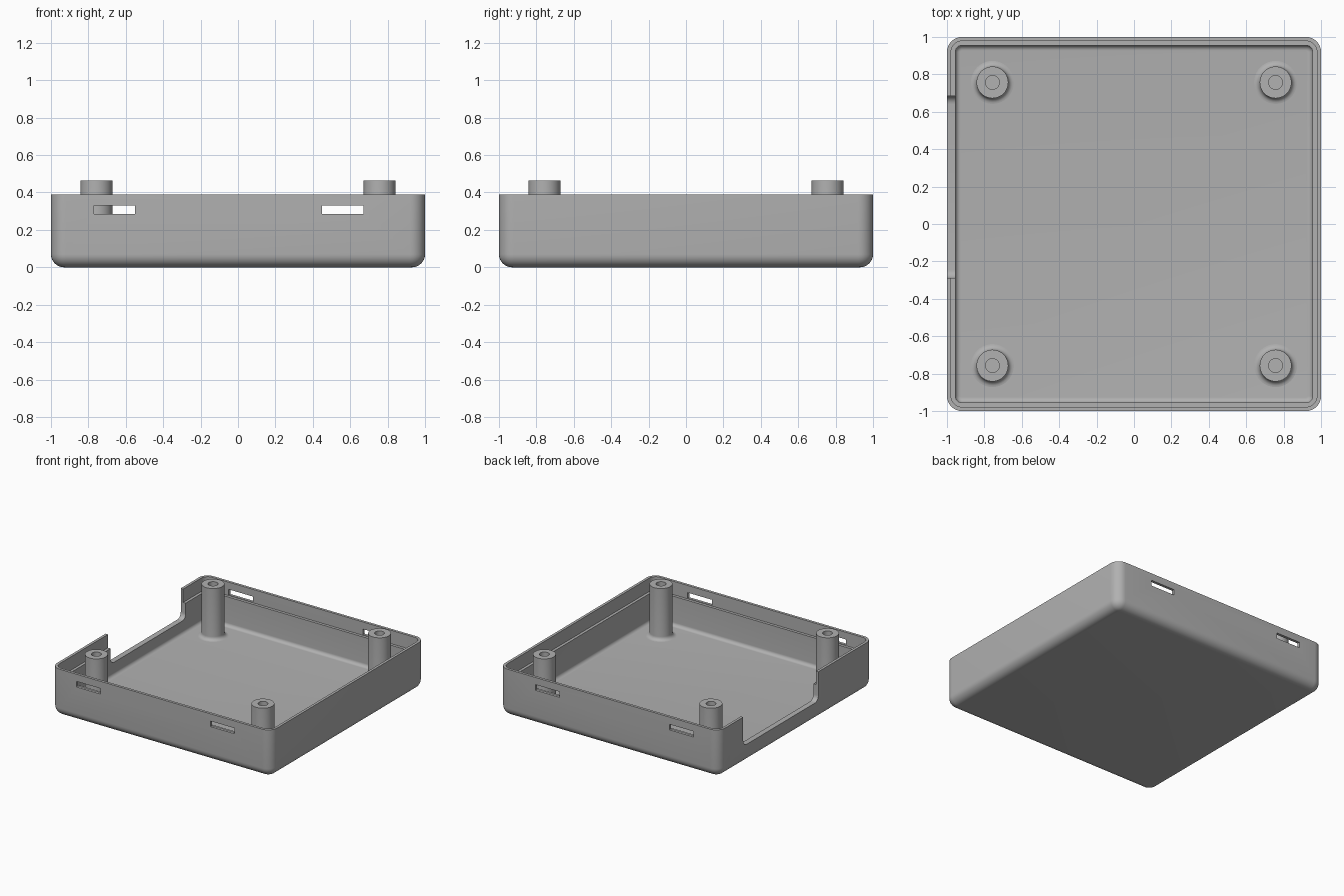
import bpy, bmesh, math

if "Cube" in bpy.data.objects:
    bpy.data.objects.remove(bpy.data.objects["Cube"])

grey = bpy.data.materials.new("plastic_grey")
grey.diffuse_color = (0.44, 0.44, 0.44, 1)
grey.use_nodes = True
grey.node_tree.nodes["Principled BSDF"].inputs["Base Color"].default_value = grey.diffuse_color


def finish(name, bm, smooth=True):
    bmesh.ops.recalc_face_normals(bm, faces=bm.faces)
    me = bpy.data.meshes.new(name)
    bm.to_mesh(me)
    bm.free()
    me.materials.append(grey)
    ob = bpy.data.objects.new(name, me)
    bpy.context.collection.objects.link(ob)
    return ob


def smooth(ob):
    bpy.ops.object.select_all(action='DESELECT')
    ob.select_set(True)
    bpy.context.view_layer.objects.active = ob
    bpy.ops.object.shade_smooth_by_angle(angle=math.radians(35))


def bridge(bm, rings):
    n = len(rings[0])
    for a, b in zip(rings, rings[1:]):
        for i in range(n):
            j = (i + 1) % n
            bm.faces.new((a[i], a[j], b[j], b[i]))
    bm.faces.new(rings[0])
    bm.faces.new(rings[-1])


def rounded_ring(bm, half, r, z, seg=8):
    """Rounded square outline at height z."""
    ring = []
    for q in range(4):
        cx = (half - r) * (1 if q in (0, 3) else -1)
        cy = (half - r) * (1 if q < 2 else -1)
        for k in range(seg + 1):
            a = math.pi / 2 * (q + k / seg)
            ring.append(bm.verts.new((cx + r * math.cos(a), cy + r * math.sin(a), z)))
    return ring


def fillet(half, corner, z0, rad, steps=8):
    """(half size, corner radius, z) stations from the flat bottom up to the wall."""
    out = []
    for k in range(steps + 1):
        a = math.pi / 2 * k / steps
        d = rad * (1 - math.sin(a))
        out.append((half - d, corner - d, z0 + rad * (1 - math.cos(a))))
    return out


# Tray: outside skin, stepped rim, inside skin
H, FLOOR = 0.39, 0.04
stations = fillet(1.0, 0.08, 0, 0.07)
stations += [(1.0, 0.08, H), (0.978, 0.058, H), (0.978, 0.058, 0.28), (0.955, 0.035, 0.28)]
stations += fillet(0.955, 0.035, FLOOR, 0.028)[::-1]
bm = bmesh.new()
bridge(bm, [rounded_ring(bm, *s) for s in stations])
tray = finish("tray", bm)


def cut(cutter):
    cutter.hide_render = True
    cutter.hide_set(True)
    m = tray.modifiers.new(cutter.name, 'BOOLEAN')
    m.operation, m.solver, m.object = 'DIFFERENCE', 'EXACT', cutter


# Four latch slots through the front and back walls
for side, y in (("front", -1.0), ("back", 1.0)):
    for end, x in (("left", -0.66), ("right", 0.56)):
        bm = bmesh.new()
        bmesh.ops.create_cube(bm, size=1)
        for v in bm.verts:
            v.co = (x + v.co.x * 0.22, y + v.co.y * 0.2, 0.308 + v.co.z * 0.046)
        cut(finish(f"{side}_{end}_slot_cutter", bm))

# Wide opening in the left wall with rounded lower corners
y0, y1, zb, r = -0.29, 0.685, 0.15, 0.045
outline = [(y1, 0.6), (y0, 0.6)]
for cy, start in ((y0 + r, math.pi), (y1 - r, 1.5 * math.pi)):
    for k in range(9):
        a = start + math.pi / 2 * k / 8
        outline.append((cy + r * math.cos(a), zb + r + r * math.sin(a)))
bm = bmesh.new()
bridge(bm, [[bm.verts.new((x, y, z)) for y, z in outline] for x in (-1.1, -0.9)])
cut(finish("side_opening_cutter", bm))

# Bake the cuts into the tray
dg = bpy.context.evaluated_depsgraph_get()
baked = bpy.data.meshes.new_from_object(tray.evaluated_get(dg))
tray.modifiers.clear()
tray.data = baked
for ob in list(bpy.data.objects):
    if ob.name.endswith("_cutter"):
        bpy.data.objects.remove(ob)
smooth(tray)

# Screw posts with flared foot and blind hole
R, HOLE, TOP, F = 0.085, 0.037, 0.465, 0.03
profile = [(R + F, FLOOR - 0.01)]
for k in range(7):
    a = math.pi / 2 * k / 6
    profile.append((R + F * (1 - math.sin(a)), FLOOR + F * (1 - math.cos(a))))
profile += [(R, TOP), (HOLE, TOP), (HOLE, 0.1)]
for sx, ex in ((-1, "left"), (1, "right")):
    for sy, ey in ((-1, "front"), (1, "back")):
        bm = bmesh.new()
        n = 40
        bridge(bm, [[bm.verts.new((sx * 0.757 + rad * math.cos(2 * math.pi * i / n),
                                   sy * 0.757 + rad * math.sin(2 * math.pi * i / n), z))
                     for i in range(n)] for rad, z in profile])
        smooth(finish(f"{ey}_{ex}_screw_post", bm))
